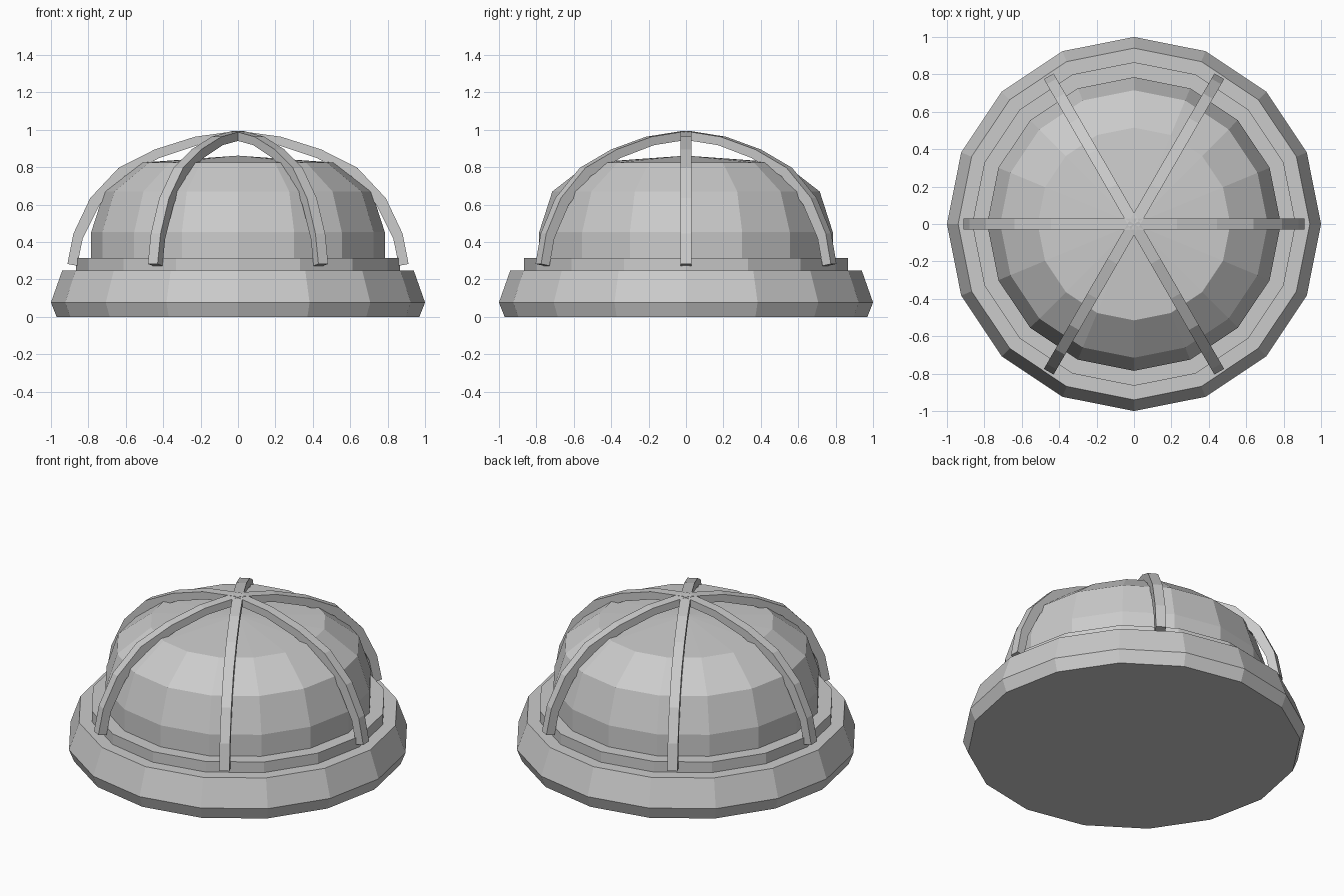
import bpy, bmesh
from math import cos, sin, pi
from mathutils import Matrix

if "Cube" in bpy.data.objects:
    bpy.data.objects.remove(bpy.data.objects["Cube"])

SIDES = 16


def finish(name, bm):
    bmesh.ops.recalc_face_normals(bm, faces=bm.faces)
    me = bpy.data.meshes.new(name)
    bm.to_mesh(me)
    bm.free()
    ob = bpy.data.objects.new(name, me)
    bpy.context.collection.objects.link(ob)
    return ob


def lathe(name, profile):
    """Revolve (radius, z) points; a zero radius last point closes to a tip."""
    bm = bmesh.new()
    rings = []
    for r, z in profile:
        if r == 0:
            rings.append([bm.verts.new((0, 0, z))] * SIDES)
        else:
            rings.append([bm.verts.new((r * cos(2 * pi * i / SIDES), r * sin(2 * pi * i / SIDES), z))
                          for i in range(SIDES)])
    for a, b in zip(rings, rings[1:]):
        for i in range(SIDES):
            j = (i + 1) % SIDES
            quad = [a[i], a[j], b[j], b[i]]
            bm.faces.new(list(dict.fromkeys(quad)))
    bm.faces.new(rings[0][::-1])
    if profile[-1][0] > 0:
        bm.faces.new(rings[-1])
    return finish(name, bm)


def guard_arch(name, angle):
    """Rectangular bar bent over the dome, mirrored about its apex."""
    outer = [(.912, .283), (.88, .445), (.79, .635), (.638, .797), (.445, .895), (.23, .963), (0, .995)]
    inner = [(.86, .273), (.83, .42), (.74, .60), (.606, .752), (.42, .85), (.215, .918), (0, .948)]
    full = lambda pts: pts + [(-x, z) for x, z in pts[-2::-1]]
    bm = bmesh.new()
    w = 0.03
    rings = []
    for (ox, oz), (ix, iz) in zip(full(outer), full(inner)):
        rings.append([bm.verts.new(p) for p in
                      ((ox, -w, oz), (ox, w, oz), (ix, w, iz), (ix, -w, iz))])
    for a, b in zip(rings, rings[1:]):
        for i in range(4):
            j = (i + 1) % 4
            bm.faces.new((a[i], a[j], b[j], b[i]))
    bm.faces.new(rings[0])
    bm.faces.new(rings[-1])
    bm.transform(Matrix.Rotation(angle, 4, 'Z'))
    return finish(name, bm)


# Stepped round base
lathe("base", [(.97, 0), (1, .077), (.94, .247), (.865, .247), (.865, .315), (.785, .315)])

# Faceted lamp dome
lathe("dome", [(.785, .315), (.785, .453), (.715, .67), (.515, .825), (0, .862)])

# Three crossing guard bars
for k in range(3):
    guard_arch(f"guard_bar_{k + 1}", k * pi / 3)
